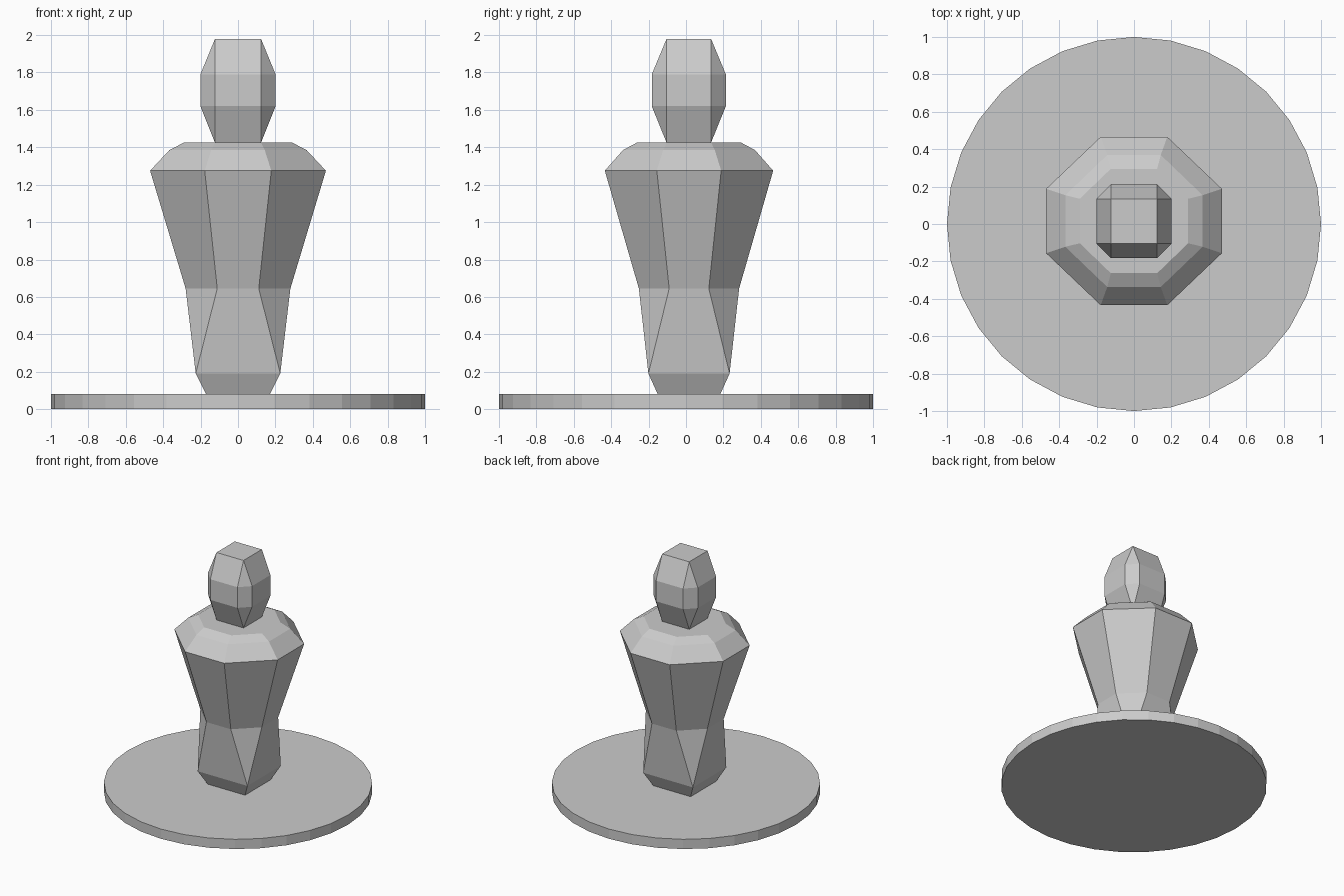
import bpy, bmesh

if "Cube" in bpy.data.objects:
    bpy.data.objects.remove(bpy.data.objects["Cube"])


def loft(name, rings, center_y):
    """Stack chamfered rectangles: (z, half_x, half_y, flat_x, flat_y).
    Where flat equals half, the chamfer collapses to a square corner."""
    bm = bmesh.new()
    loops = []
    for z, hx, hy, fx, fy in rings:
        pts = [(hx, -fy), (hx, fy), (fx, hy), (-fx, hy),
               (-hx, fy), (-hx, -fy), (-fx, -hy), (fx, -hy)]
        loops.append([bm.verts.new((x, y + center_y, z)) for x, y in pts])
    for a, b in zip(loops, loops[1:]):
        for i in range(8):
            j = (i + 1) % 8
            bm.faces.new((a[i], a[j], b[j], b[i]))
    bm.faces.new(loops[0][::-1])
    bm.faces.new(loops[-1])
    bmesh.ops.remove_doubles(bm, verts=bm.verts, dist=0.0005)
    bmesh.ops.recalc_face_normals(bm, faces=bm.faces)
    mesh = bpy.data.meshes.new(name)
    bm.to_mesh(mesh)
    bm.free()
    obj = bpy.data.objects.new(name, mesh)
    bpy.context.collection.objects.link(obj)
    return obj


# Round base
bpy.ops.mesh.primitive_cylinder_add(vertices=32, radius=1, depth=0.08,
                                    location=(0, 0, 0.04))
bpy.context.object.name = "base"

# Torso: square foot growing into an octagonal chest and shoulders
loft("body", [
    (0.08, 0.170, 0.167, 0.170, 0.167),
    (0.19, 0.226, 0.217, 0.226, 0.217),
    (0.645, 0.280, 0.268, 0.111, 0.106),
    (1.275, 0.470, 0.450, 0.178, 0.172),
    (1.385, 0.367, 0.353, 0.143, 0.138),
    (1.425, 0.290, 0.279, 0.124, 0.119),
], 0.016)

# Head: square ends, octagonal middle
loft("head", [
    (1.425, 0.123, 0.119, 0.123, 0.119),
    (1.62, 0.201, 0.198, 0.123, 0.119),
    (1.79, 0.201, 0.198, 0.123, 0.119),
    (1.98, 0.123, 0.119, 0.123, 0.119),
], 0.015)
